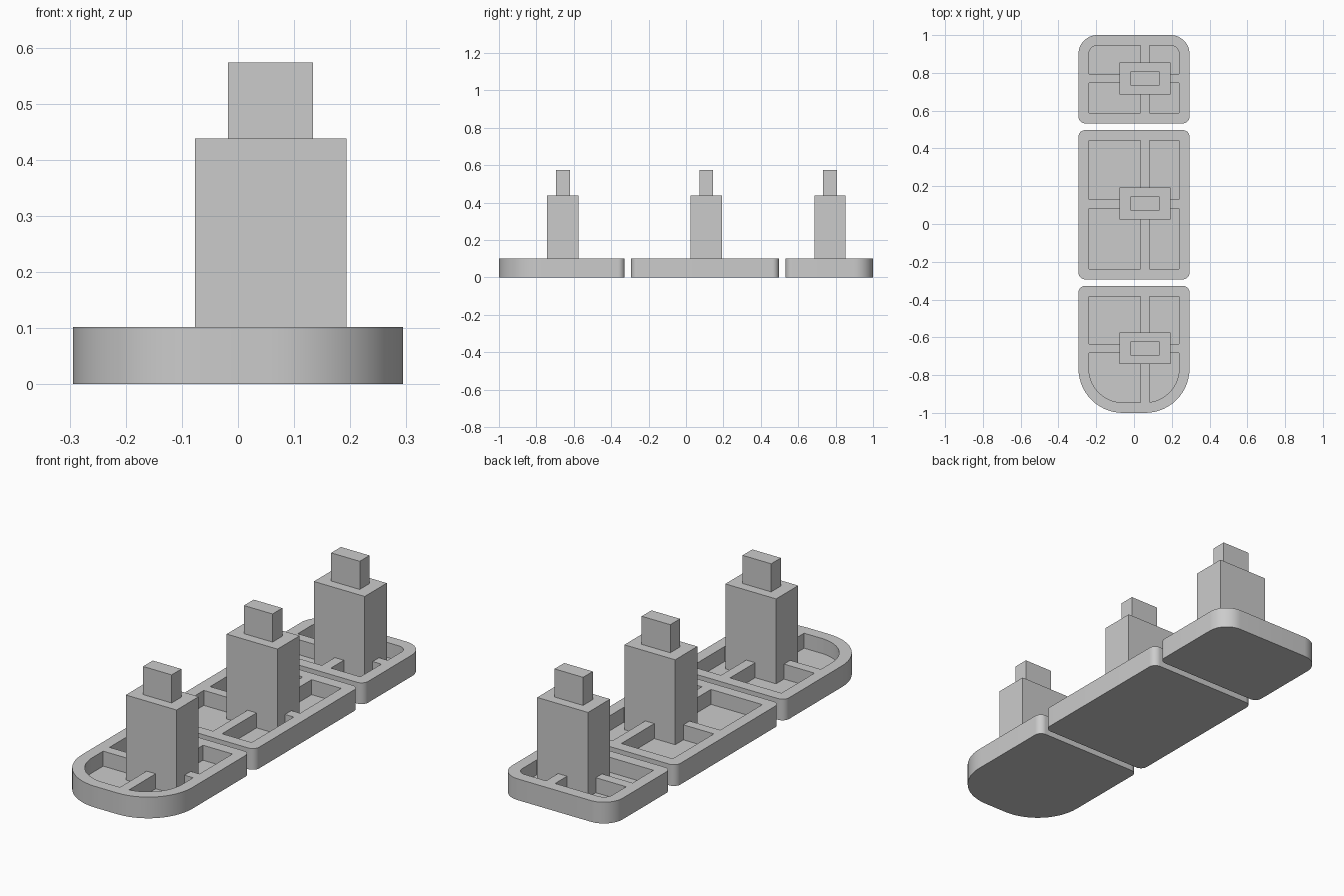
import bpy
import bmesh
from math import sin, cos, pi, radians

cube = bpy.data.objects.get("Cube")
if cube:
    bpy.data.objects.remove(cube, do_unlink=True)

grey = bpy.data.materials.new("plain grey")
grey.use_nodes = True
grey.diffuse_color = (0.6, 0.6, 0.6, 1)
grey.node_tree.nodes["Principled BSDF"].inputs["Base Color"].default_value = (0.6, 0.6, 0.6, 1)

HALF_W = 0.294     # half width of every tray
WALL = 0.055       # rim thickness
FLOOR, RIM = 0.03, 0.102
POST_X = 0.058     # shared x of the posts and the lengthwise ribs
RIB = 0.024        # half thickness of the ribs


def outline(half_w, y0, y1, r_front, r_back):
    """Rounded rectangle, counter-clockwise, with separate front and back corner radii."""
    corners = [(1, y0, r_front, -90), (1, y1, r_back, 0),
               (-1, y1, r_back, 90), (-1, y0, r_front, 180)]
    points = []
    for side, y, r, start in corners:
        cx = side * (half_w - r)
        cy = y + r if y == y0 else y - r
        steps = 14 if r else 0
        for i in range(steps + 1):
            a = radians(start) + (pi / 2 * i / steps if steps else 0)
            points.append((cx + r * cos(a), cy + r * sin(a)))
    return points


def prism(name, points, z0, z1):
    bm = bmesh.new()
    base = bm.faces.new([bm.verts.new((x, y, z0)) for x, y in points])
    top = bmesh.ops.extrude_face_region(bm, geom=[base])["geom"]
    bmesh.ops.translate(bm, vec=(0, 0, z1 - z0),
                        verts=[v for v in top if isinstance(v, bmesh.types.BMVert)])
    bmesh.ops.recalc_face_normals(bm, faces=bm.faces)
    mesh = bpy.data.meshes.new(name)
    bm.to_mesh(mesh)
    bm.free()
    mesh.materials.append(grey)
    obj = bpy.data.objects.new(name, mesh)
    bpy.context.collection.objects.link(obj)
    return obj


def box(name, cx, cy, half_x, half_y, z0, z1):
    return prism(name, [(cx - half_x, cy - half_y), (cx + half_x, cy - half_y),
                        (cx + half_x, cy + half_y), (cx - half_x, cy + half_y)], z0, z1)


def cut(target, cutter):
    """Subtract the cutter, bake the result and discard the cutter."""
    mod = target.modifiers.new("cut", 'BOOLEAN')
    mod.operation, mod.solver, mod.object = 'DIFFERENCE', 'EXACT', cutter
    bpy.ops.object.select_all(action='DESELECT')
    bpy.context.view_layer.objects.active = target
    target.select_set(True)
    bpy.ops.object.modifier_apply(modifier=mod.name)
    bpy.data.objects.remove(cutter, do_unlink=True)


# name, front y, back y, front radius, back radius, post y, cross rib y
trays = [
    ("front", -1.0, -0.328, 0.235, 0.035, -0.658, -0.658),
    ("middle", -0.293, 0.497, 0.035, 0.035, 0.108, 0.106),
    ("back", 0.533, 1.0, 0.035, 0.1, 0.77, 0.771),
]

for name, y0, y1, rf, rb, post_y, rib_y in trays:
    # Rounded tray with four pockets divided by a cross of ribs
    tray = prism(name + "_tray", outline(HALF_W, y0, y1, rf, rb), 0, RIM)
    pocket = prism("pocket_cutter",
                   outline(HALF_W - WALL, y0 + WALL, y1 - WALL,
                           max(rf - WALL, 0), max(rb - WALL, 0)), FLOOR, RIM + 0.05)
    cut(pocket, box("rib_gap", POST_X, (y0 + y1) / 2, RIB, 1, 0, 1))
    cut(pocket, box("rib_gap", 0, rib_y, 1, RIB, 0, 1))
    cut(tray, pocket)
    bpy.ops.object.select_all(action='DESELECT')
    bpy.context.view_layer.objects.active = tray
    tray.select_set(True)
    bpy.ops.object.shade_smooth_by_angle(angle=radians(30))

    # Square-edged post with a narrower block on top
    box(name + "_post", POST_X, post_y, 0.135, 0.084, FLOOR, 0.438)
    box(name + "_post_top", POST_X, post_y, 0.076, 0.037, 0.438, 0.573)
